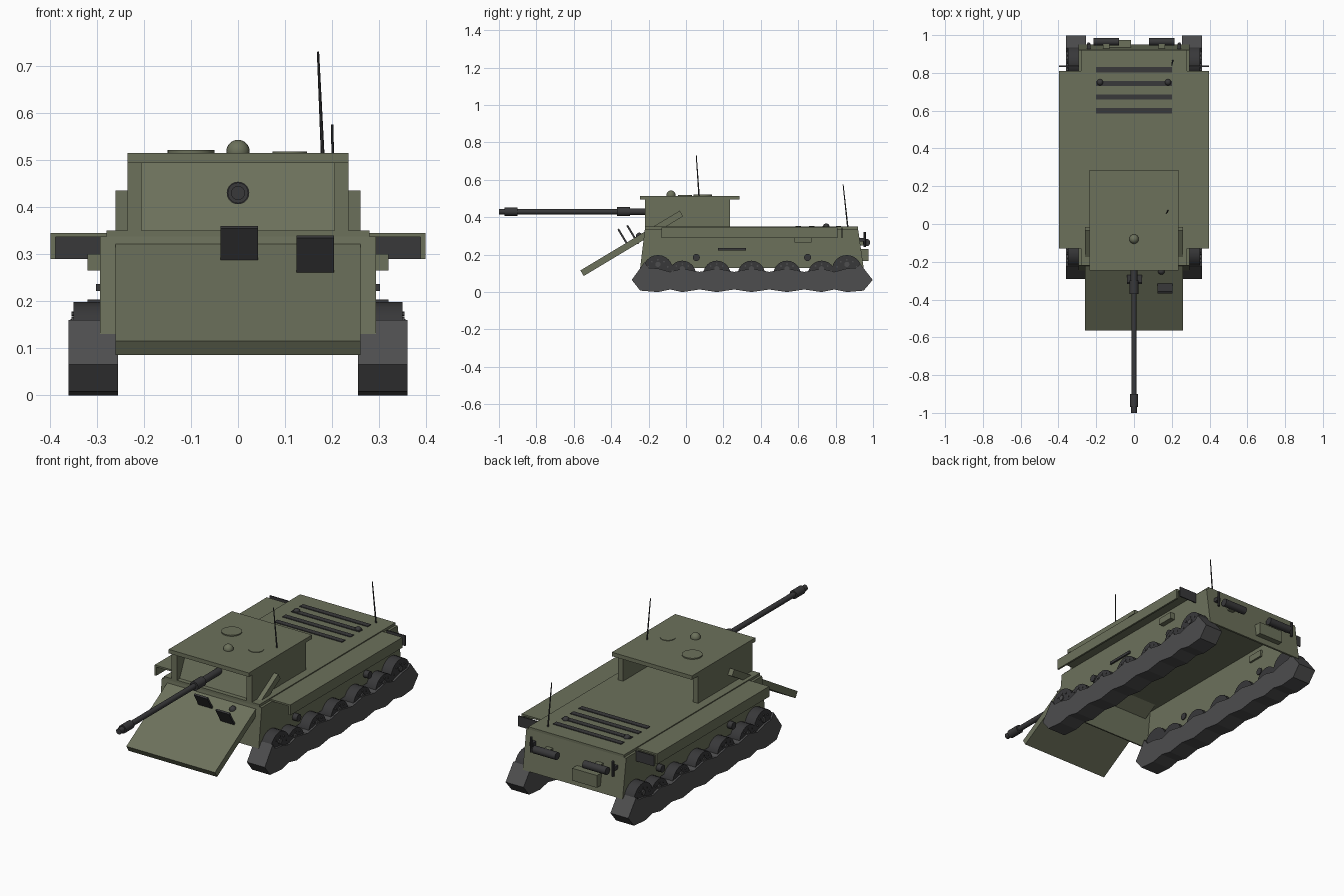
import bpy, bmesh, math
from mathutils import Vector

if "Cube" in bpy.data.objects:
    bpy.data.objects.remove(bpy.data.objects["Cube"])


def material(name, rgb):
    m = bpy.data.materials.new(name)
    m.diffuse_color = (*rgb, 1)
    m.use_nodes = True
    m.node_tree.nodes["Principled BSDF"].inputs["Base Color"].default_value = m.diffuse_color
    return m


GREEN = material("olive_paint", (0.15, 0.165, 0.105))
DARK = material("dark_metal", (0.04, 0.04, 0.042))
TRACK = material("track_metal", (0.075, 0.075, 0.077))


def finish(name, bm, mat, smooth=False):
    bmesh.ops.recalc_face_normals(bm, faces=bm.faces)
    me = bpy.data.meshes.new(name)
    bm.to_mesh(me)
    bm.free()
    me.materials.append(mat)
    ob = bpy.data.objects.new(name, me)
    bpy.context.collection.objects.link(ob)
    if smooth:
        bpy.ops.object.select_all(action='DESELECT')
        ob.select_set(True)
        bpy.context.view_layer.objects.active = ob
        bpy.ops.object.shade_smooth_by_angle(angle=math.radians(35))
    return ob


def box(name, lo, hi, mat=GREEN, tilt=0):
    """Box between two corners, tilted about its own x axis."""
    bm = bmesh.new()
    bmesh.ops.create_cube(bm, size=1)
    lo, hi = Vector(lo), Vector(hi)
    for v in bm.verts:
        v.co = Vector([c * s for c, s in zip(v.co, hi - lo)])
    ob = finish(name, bm, mat)
    ob.location = (lo + hi) / 2
    ob.rotation_euler.x = math.radians(tilt)
    return ob


def rod(name, a, b, r, mat=DARK, sides=20, r2=None):
    """Cylinder or cone from point a to point b."""
    a, b = Vector(a), Vector(b)
    bm = bmesh.new()
    bmesh.ops.create_cone(bm, cap_ends=True, segments=sides, radius1=r,
                          radius2=r if r2 is None else r2, depth=(b - a).length)
    ob = finish(name, bm, mat, True)
    ob.location = (a + b) / 2
    ob.rotation_mode = 'QUATERNION'
    ob.rotation_quaternion = (b - a).to_track_quat('Z', 'Y')
    return ob


def ball(name, p, r, mat=GREEN):
    bm = bmesh.new()
    bmesh.ops.create_uvsphere(bm, u_segments=16, v_segments=10, radius=r)
    ob = finish(name, bm, mat, True)
    ob.location = p


def extrude(name, pts, x0, x1, mat):
    """Extrude a (y, z) profile from x0 to x1."""
    bm = bmesh.new()
    f = bm.faces.new([bm.verts.new((x0, y, z)) for y, z in pts])
    ext = bmesh.ops.extrude_face_region(bm, geom=[f])
    for v in ext['geom']:
        if isinstance(v, bmesh.types.BMVert):
            v.co.x = x1
    return finish(name, bm, mat)


# Hull: thin shell, open underneath
hull = extrude("hull_shell", [(-.245, .13), (-.22, .337), (.92, .337), (.95, .13)], -.293, .293, GREEN)
bm = bmesh.new()
bm.from_mesh(hull.data)
bmesh.ops.delete(bm, geom=[f for f in bm.faces if f.calc_center_median().z < .14], context='FACES')
bm.to_mesh(hull.data)
bm.free()
wall = hull.modifiers.new("thickness", 'SOLIDIFY')
wall.thickness = .012
box("engine_deck", (-.28, -.22, .335), (.28, .92, .35))

# Sloped front plate that runs through the cabin
box("front_plate", (-.26, -.60, .243), (.26, .02, .278), tilt=31)

# Cabin: side walls, sloped shield and overhanging roof
for s, side in ((1, "right"), (-1, "left")):
    box(f"cabin_wall_{side}", (min(s * .205, s * .235), -.22, .335), (max(s * .205, s * .235), .235, .5))
extrude("cabin_shield", [(-.2, .34), (-.18, .34), (-.11, .5), (-.13, .5)], -.206, .206, GREEN)
box("cabin_roof", (-.235, -.245, .494), (.235, .285, .515))
rod("roof_hatch_left", (-.1, .09, .51), (-.1, .09, .521), .05, GREEN, 24)
rod("roof_hatch_right", (.11, -.005, .51), (.11, -.005, .518), .037, GREEN, 24)
ball("roof_dome", (0, -.08, .518), .025)

# Gun as stacked cylinders (y start, y end, radius)
for name, y0, y1, r in (("gun_inner_sleeve", -.12, -.31, .018), ("gun_sleeve", -.30, -.37, .024),
                        ("gun_barrel", -.36, -.92, .014), ("muzzle_brake", -.90, -.97, .022),
                        ("muzzle_tip", -.965, -1.0, .015)):
    rod(name, (0, y0, .43), (0, y1, .43), r)

# Vision flaps and lamp on the front plate
box("vision_flap_center", (-.037, -.29, .25), (.043, -.28, .365), DARK, 31)
box("vision_flap_right", (.124, -.338, .23), (.204, -.328, .345), DARK, 31)
ball("front_lamp", (.145, -.25, .3), .018, DARK)

# Antennas
rod("cabin_antenna", (.18, .07, .51), (.17, .055, .73), .004, sides=8, r2=.0025)
rod("deck_antenna", (.205, .865, .345), (.2, .84, .575), .004, sides=8, r2=.0025)

# Deck grilles
for i in range(4):
    y = .6 + .072 * i
    box(f"deck_grille_{i + 1}", (-.2, y - .014, .345), (.2, y + .014, .354), DARK)

# Rear fittings
box("rear_step_box", (-.16, .93, .165), (-.015, .975, .23))

wheels = [(-.15, .118, .08), (-.02, .095, .073), (.165, .095, .073), (.35, .095, .073),
          (.54, .095, .073), (.725, .095, .073), (.86, .118, .08)]

# Scalloped track outline: humps at the wheels, dips between them
top, bottom = [], []
for i, (y, z, r) in enumerate(wheels):
    top.append((y, .126))
    bottom.append((y, 0))
    if i < len(wheels) - 1:
        m = (y + wheels[i + 1][0]) / 2
        top.append((m, .108))
        bottom.append((m, .014))
outline = ([(-.245, .008), (-.29, .065), (-.222, .16), (-.2, .13)] + top
           + [(.91, .13), (.932, .15), (.998, .065), (.95, .008)] + bottom[::-1])

for s, side in ((1, "right"), (-1, "left")):
    def sbox(name, x0, x1, y0, y1, z0, z1, mat=GREEN):
        box(f"{name}_{side}", (min(s * x0, s * x1), y0, z0), (max(s * x0, s * x1), y1, z1), mat)

    # Running gear
    extrude(f"track_{side}", outline, s * .255, s * .36, TRACK)
    for i, (y, z, r) in enumerate(wheels):
        rod(f"wheel_{side}_{i + 1}", (s * .265, y, z), (s * .35, y, z), r, DARK, 24)
        rod(f"hub_{side}_{i + 1}", (s * .345, y, z + .03), (s * .356, y, z + .03), .014, TRACK, 12)
        for k in range(5):
            a = math.radians(18 + 36 * k)
            p = (y + .055 * math.cos(a), z + .055 * math.sin(a))
            rod(f"wheel_bolt_{side}_{i + 1}_{k + 1}", (s * .345, *p), (s * .354, *p), .005, TRACK, 6)

    # Fender with outer flange and rear flap
    sbox("fender_top", .28, .398, -.13, .81, .336, .345)
    sbox("fender_flange", .388, .398, -.13, .81, .29, .34)
    sbox("mud_flap", .29, .398, .832, .838, .29, .345, DARK)

    # Side fittings
    sbox("side_box", .275, .32, .58, .67, .265, .30)
    sbox("side_rail", .29, .302, .17, .32, .222, .236, DARK)
    for i, y in enumerate((.055, .65)):
        rod(f"side_port_{side}_{i + 1}", (s * .28, y, .185), (s * .32, y, .185), .019, DARK, 16)

    # Rear and deck fittings
    rod(f"exhaust_{side}", (s * .08, .965, .265), (s * .215, .965, .265), .02, DARK, 16)
    sbox("exhaust_bracket", .13, .165, .92, .96, .25, .28)
    rod(f"rear_post_{side}", (s * .24, .955, .24), (s * .24, .955, .32), .007, DARK, 10)
    sbox("rear_post_mount", .23, .25, .92, .955, .27, .29, DARK)
    ball(f"deck_knob_{side}", (s * .18, .75, .35), .017, DARK)
